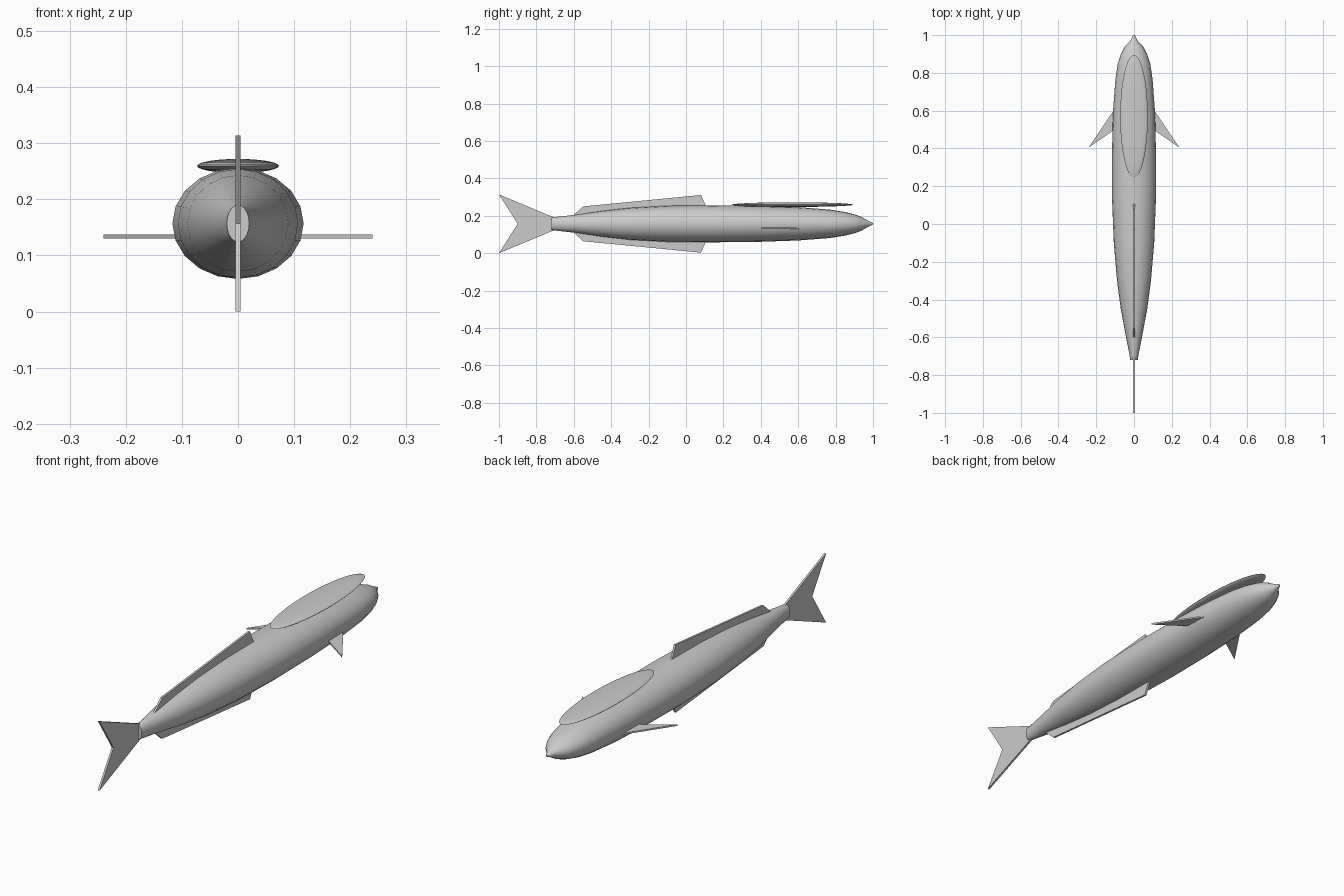
import bpy, bmesh, math
from mathutils import Vector

if "Cube" in bpy.data.objects:
    bpy.data.objects.remove(bpy.data.objects["Cube"])

CZ = 0.157  # body axis height


def finish(name, bm, angle=None):
    bmesh.ops.recalc_face_normals(bm, faces=bm.faces)
    me = bpy.data.meshes.new(name)
    bm.to_mesh(me)
    bm.free()
    ob = bpy.data.objects.new(name, me)
    bpy.context.collection.objects.link(ob)
    if angle:
        bpy.ops.object.select_all(action='DESELECT')
        ob.select_set(True)
        bpy.context.view_layer.objects.active = ob
        bpy.ops.object.shade_smooth_by_angle(angle=math.radians(angle))
    return ob


def plate(name, points, offset):
    """Flat fin: an outline extruded along one axis."""
    bm = bmesh.new()
    face = bm.faces.new([bm.verts.new(p) for p in points])
    ext = bmesh.ops.extrude_face_region(bm, geom=[face])
    moved = [v for v in ext['geom'] if isinstance(v, bmesh.types.BMVert)]
    bmesh.ops.translate(bm, verts=moved, vec=Vector(offset))
    return finish(name, bm)


def upright_fin(name, outline):
    return plate(name, [(-0.0045, y, z) for y, z in outline], (0.009, 0, 0))


# Body: elliptical rings (y, half width, half height) from snout to tail
rings = [(1.0, 0.004, 0.004), (0.97, 0.02, 0.018), (0.94, 0.048, 0.036),
         (0.90, 0.069, 0.051), (0.85, 0.086, 0.063), (0.77, 0.098, 0.076),
         (0.60, 0.111, 0.089), (0.40, 0.116, 0.096), (0.15, 0.117, 0.099),
         (-0.10, 0.107, 0.097), (-0.30, 0.090, 0.086), (-0.45, 0.070, 0.069),
         (-0.60, 0.042, 0.047), (-0.69, 0.024, 0.037), (-0.72, 0.020, 0.033)]
SIDES = 20
bm = bmesh.new()
loops = []
for y, w, h in rings:
    loops.append([bm.verts.new((w * math.cos(i * math.tau / SIDES), y,
                                CZ + h * math.sin(i * math.tau / SIDES)))
                  for i in range(SIDES)])
for a, b in zip(loops, loops[1:]):
    for i in range(SIDES):
        j = (i + 1) % SIDES
        bm.faces.new((a[i], a[j], b[j], b[i]))
bm.faces.new(loops[0])
bm.faces.new(loops[-1])
finish("body", bm, 40)

# Sucker disc on top of the head
bm = bmesh.new()
bmesh.ops.create_uvsphere(bm, u_segments=40, v_segments=12, radius=1)
bmesh.ops.scale(bm, verts=bm.verts, vec=(0.073, 0.325, 0.0125))
bmesh.ops.translate(bm, verts=bm.verts, vec=(0, 0.57, 0.2595))
finish("sucker_disc", bm, 40)

# Dorsal fin and its mirrored belly fin
dorsal = [(0.11, 0.245), (0.08, 0.311), (-0.55, 0.25), (-0.605, 0.20)]
upright_fin("dorsal_fin", dorsal)
upright_fin("belly_fin", [(y, 2 * CZ - z) for y, z in dorsal])

# Forked tail fin
upright_fin("tail_fin", [(-0.70, 0.189), (-1.0, 0.314), (-0.90, CZ),
                         (-1.0, 0.0), (-0.70, 0.125)])

# Pectoral fins
for side, s in (("right", 1), ("left", -1)):
    plate("pectoral_fin_" + side,
          [(s * 0.095, 0.62, 0.13), (s * 0.24, 0.405, 0.13), (s * 0.095, 0.505, 0.13)],
          (0, 0, 0.007))
